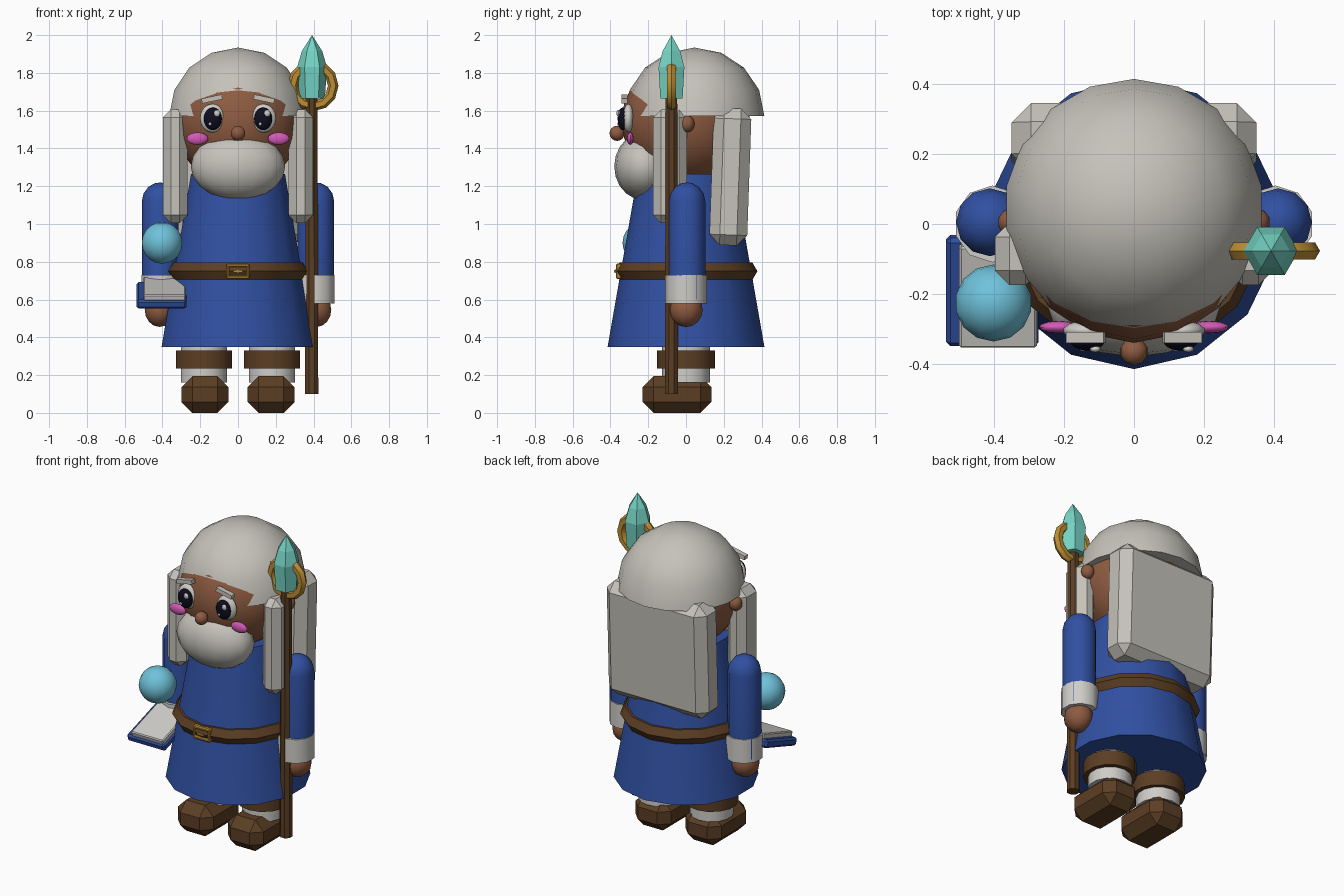
import bpy, bmesh, math
from mathutils import Matrix, Vector

if "Cube" in bpy.data.objects:
    bpy.data.objects.remove(bpy.data.objects["Cube"])


def material(name, rgb):
    m = bpy.data.materials.new(name)
    m.diffuse_color = (*rgb, 1)
    m.use_nodes = True
    m.node_tree.nodes["Principled BSDF"].inputs["Base Color"].default_value = m.diffuse_color
    return m


BLUE = material("robe blue", (0.03, 0.08, 0.36))
SKIN = material("skin brown", (0.27, 0.105, 0.052))
HAIR = material("hair grey", (0.56, 0.54, 0.49))
WHITE = material("cloth white", (0.62, 0.61, 0.58))
LEATHER = material("leather brown", (0.105, 0.048, 0.017))
GOLD = material("gold", (0.50, 0.27, 0.035))
TEAL = material("crystal teal", (0.18, 0.66, 0.56))
SKY = material("orb sky blue", (0.16, 0.54, 0.70))
DARK = material("eye dark", (0.004, 0.004, 0.014))
PINK = material("cheek pink", (0.66, 0.10, 0.47))


def finish(bm, name, mat, loc=(0, 0, 0), rot=(0, 0, 0), angle=40):
    bmesh.ops.recalc_face_normals(bm, faces=bm.faces)
    me = bpy.data.meshes.new(name)
    bm.to_mesh(me)
    bm.free()
    me.materials.append(mat)
    ob = bpy.data.objects.new(name, me)
    bpy.context.collection.objects.link(ob)
    ob.location = loc
    ob.rotation_euler = [math.radians(a) for a in rot]
    bpy.ops.object.select_all(action='DESELECT')
    ob.select_set(True)
    bpy.context.view_layer.objects.active = ob
    if angle:
        bpy.ops.object.shade_smooth_by_angle(angle=math.radians(angle))
    return ob


def ellipsoid(name, mat, loc, radii, u=12, v=8, angle=50):
    bm = bmesh.new()
    bmesh.ops.create_uvsphere(bm, u_segments=u, v_segments=v, radius=1)
    bmesh.ops.scale(bm, vec=radii, verts=bm.verts)
    return finish(bm, name, mat, loc, angle=angle)


def block(name, mat, loc, size, bevel=0.0, rot=(0, 0, 0)):
    bm = bmesh.new()
    bmesh.ops.create_cube(bm, size=1)
    bmesh.ops.scale(bm, vec=size, verts=bm.verts)
    if bevel:
        bmesh.ops.bevel(bm, geom=bm.edges[:], offset=bevel, segments=1,
                        profile=0.5, affect='EDGES')
    return finish(bm, name, mat, loc, rot, angle=0)


def lathe(name, mat, profile, sides, loc=(0, 0, 0), turn=90, angle=40):
    """Revolve (radius, z) points around z; the ends are capped."""
    bm = bmesh.new()
    rings = []
    for r, z in profile:
        if r == 0:
            rings.append([bm.verts.new((0, 0, z))])
            continue
        ring = []
        for i in range(sides):
            a = math.radians(turn) + math.tau * i / sides
            ring.append(bm.verts.new((r * math.cos(a), r * math.sin(a), z)))
        rings.append(ring)
    for lo, hi in zip(rings, rings[1:]):
        for i in range(sides):
            j = (i + 1) % sides
            quad = [lo[i % len(lo)], lo[j % len(lo)], hi[j % len(hi)], hi[i % len(hi)]]
            bm.faces.new(list(dict.fromkeys(quad)))
    for ring in (rings[0], rings[-1]):
        if len(ring) > 2:
            bm.faces.new(ring)
    return finish(bm, name, mat, loc, angle=angle)


def ring(name, mat, major, minor, n, m, loc, rot=(0, 0, 0), turn=0):
    bm = bmesh.new()
    grid = []
    for i in range(n):
        a = math.radians(turn) + math.tau * i / n
        row = []
        for k in range(m):
            b = math.tau * k / m
            r = major + minor * math.cos(b)
            row.append(bm.verts.new((r * math.cos(a), r * math.sin(a), minor * math.sin(b))))
        grid.append(row)
    for i in range(n):
        for k in range(m):
            i2, k2 = (i + 1) % n, (k + 1) % m
            bm.faces.new((grid[i][k], grid[i2][k], grid[i2][k2], grid[i][k2]))
    return finish(bm, name, mat, loc, rot, angle=40)


# Robe, belt and buckle
lathe("robe", BLUE, [(0.415, 0.35), (0.255, 1.265)], 14)
ring("belt", LEATHER, 0.325, 0.053, 14, 6, (0, 0, 0.75), turn=90)
for z in (0.782, 0.718):
    block("buckle_bar", GOLD, (0, -0.355, z), (0.12, 0.03, 0.02), 0.006)
for x in (-0.052, 0.052):
    block("buckle_side", GOLD, (x, -0.355, 0.75), (0.016, 0.03, 0.07), 0.005)
block("buckle_pin", GOLD, (0, -0.37, 0.75), (0.05, 0.02, 0.012))

# Head, hair cap (upper half of a sphere), beard and nose
ellipsoid("head", SKIN, (0, 0, 1.545), (0.34, 0.34, 0.34), 16, 12)
cap = [(0.37 * math.sin(math.radians(a)), 0.362 * math.cos(math.radians(a)))
       for a in (90, 67.5, 45, 22.5)] + [(0, 0.362)]
lathe("hair_cap", HAIR, cap, 18, (0, 0.045, 1.572))
ellipsoid("beard", HAIR, (0, -0.225, 1.305), (0.25, 0.155, 0.178), 16, 10)
ellipsoid("nose", SKIN, (0, -0.365, 1.48), (0.04, 0.04, 0.04), 10, 8)

# Long hair behind the head
block("back_hair", HAIR, (0, 0.235, 1.25), (0.70, 0.20, 0.725), 0.055, (-2, 0, 0))

for s in (-1, 1):
    # Face
    ellipsoid("ear", SKIN, (s * 0.35, 0.005, 1.53), (0.04, 0.04, 0.045), 10, 8)
    ellipsoid("eye_white", WHITE, (s * 0.135, -0.305, 1.56), (0.068, 0.03, 0.076), 14, 10)
    ellipsoid("pupil", DARK, (s * 0.133, -0.335, 1.557), (0.049, 0.027, 0.06), 14, 10)
    ellipsoid("eye_glint", WHITE, (s * 0.133 + 0.022, -0.358, 1.586), (0.017, 0.01, 0.019), 8, 6)
    ellipsoid("small_glint", WHITE, (s * 0.133 - 0.015, -0.358, 1.53), (0.008, 0.006, 0.009), 8, 6)
    ellipsoid("cheek", PINK, (s * 0.215, -0.295, 1.452), (0.057, 0.018, 0.033), 12, 8)
    block("eyebrow", HAIR, (s * 0.138, -0.325, 1.662), (0.11, 0.032, 0.026), 0,
          (0, s * 12, 0))
    # Front hair locks
    block("side_lock", HAIR, (s * 0.333, -0.085, 1.305), (0.13, 0.18, 0.60), 0.042)

    # Arms with shoulder domes, cuffs and hands
    dome = [(0.097 * math.cos(math.radians(a)), 1.12 + 0.1 * math.sin(math.radians(a)))
            for a in (0, 25, 50, 72)]
    lathe("arm", BLUE, [(0.097, 0.60)] + dome + [(0, 1.22)], 12, (s * 0.412, 0.005, 0))
    lathe("arm_cuff", WHITE, [(0.11, 0.58), (0.11, 0.73)], 10, (s * 0.405, 0, 0))
    ellipsoid("hand", SKIN, (s * 0.415, 0, 0.545), (0.083, 0.088, 0.09), 10, 8)

    # Legs and shoes
    lathe("sock", WHITE, [(0.126, 0.16), (0.126, 0.40)], 14, (s * 0.18, 0, 0))
    lathe("boot_cuff", LEATHER, [(0.153, 0.235), (0.153, 0.33)], 14, (s * 0.18, 0, 0))
    block("shoe", LEATHER, (s * 0.175, -0.048, 0.097), (0.25, 0.365, 0.194), 0.058)

# Staff with crystal and golden ring
lathe("staff", LEATHER, [(0.038, 0.10), (0.033, 1.70)], 8, (0.39, -0.077, 0), turn=22.5)
lathe("crystal", TEAL, [(0.068, 1.665), (0.079, 1.83), (0.054, 1.915), (0, 2.0)], 6,
      (0.392, -0.077, 0), turn=0, angle=0)
ring("staff_ring", GOLD, 0.107, 0.028, 12, 6, (0.397, -0.077, 1.732), (90, 0, 0))

# Tilted book and the orb floating above it
tilt = Matrix.Rotation(math.radians(18), 3, 'X')
base = Vector((-0.405, -0.19, 0.622))
block("book_cover", BLUE, base, (0.265, 0.325, 0.05), 0.012, (18, 0, 0))
block("book_pages", WHITE, base + tilt @ Vector((0.016, -0.004, 0.037)),
      (0.222, 0.305, 0.035), 0.006, (18, 0, 0))
ellipsoid("orb", SKY, (-0.402, -0.226, 0.9), (0.11, 0.11, 0.11), 14, 10)
